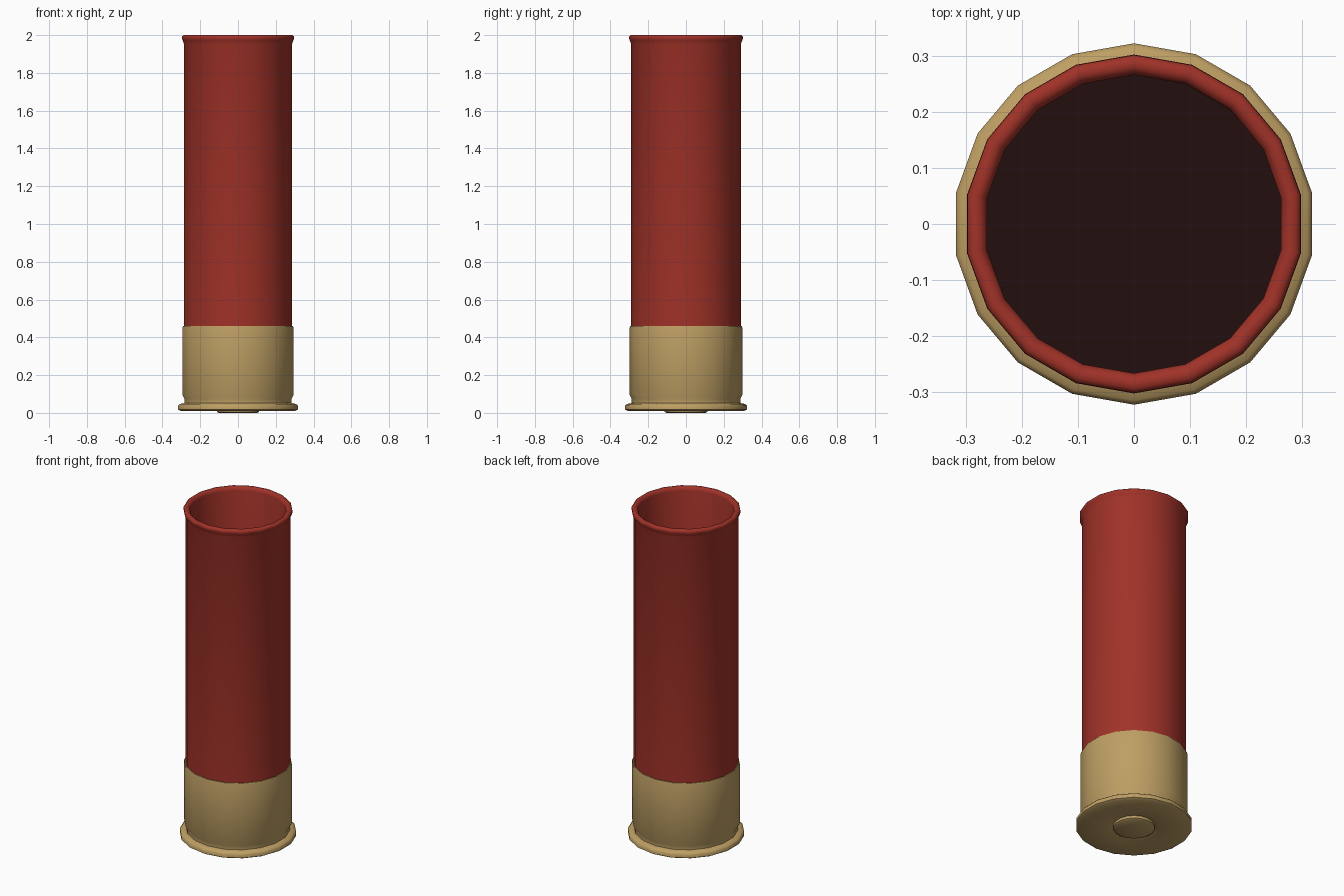
import bpy, bmesh, math

if "Cube" in bpy.data.objects:
    bpy.data.objects.remove(bpy.data.objects["Cube"])

SIDES = 18


def material(name, rgb):
    m = bpy.data.materials.new(name)
    lin = [(c / 255 / 12.92) if c < 10 else ((c / 255 + 0.055) / 1.055) ** 2.4 for c in rgb]
    m.diffuse_color = (*lin, 1)
    m.use_nodes = True
    m.node_tree.nodes["Principled BSDF"].inputs["Base Color"].default_value = m.diffuse_color
    return m


red = material("red plastic", (160, 50, 40))
brass = material("brass", (190, 159, 100))
dark = material("dark inside", (36, 14, 14))


def lathe(name, profile, mat, smooth=50):
    """Spin (radius, z) points, listed from the bottom centre outwards and up, about z."""
    bm = bmesh.new()
    rings = []
    for r, z in profile:
        if r == 0:
            rings.append([bm.verts.new((0, 0, z))] * SIDES)
        else:
            rings.append([bm.verts.new((r * math.cos(a), r * math.sin(a), z))
                          for a in (math.pi / 2 + math.tau * i / SIDES for i in range(SIDES))])
    for lo, hi in zip(rings, rings[1:]):
        for i in range(SIDES):
            j = (i + 1) % SIDES
            corners = list(dict.fromkeys((lo[i], lo[j], hi[j], hi[i])))
            bm.faces.new(corners)
    mesh = bpy.data.meshes.new(name)
    bm.to_mesh(mesh)
    bm.free()
    mesh.materials.append(mat)
    ob = bpy.data.objects.new(name, mesh)
    bpy.context.collection.objects.link(ob)
    bpy.ops.object.select_all(action="DESELECT")
    ob.select_set(True)
    bpy.context.view_layer.objects.active = ob
    bpy.ops.object.shade_smooth_by_angle(angle=math.radians(smooth))
    return ob


# Open plastic tube with a rolled lip
lathe("tube", [(0.291, 0.44), (0.291, 1.955), (0.296, 1.968), (0.302, 1.982), (0.301, 1.993),
               (0.293, 2.0), (0.280, 2.0), (0.270, 1.993), (0.266, 1.98), (0.266, 0.44)], red)

# Floor inside the tube
lathe("tube_floor", [(0.266, 0.45), (0, 0.45)], dark)

# Metal cup with a dished base, flared rim and extraction groove
lathe("base_cup", [(0.11, 0.022), (0.125, 0.018), (0.155, 0.010), (0.308, 0.010), (0.322, 0.018),
                   (0.322, 0.038), (0.314, 0.047), (0.288, 0.052), (0.288, 0.075),
                   (0.298, 0.095), (0.298, 0.452), (0.296, 0.46), (0.288, 0.46)], brass)

# Primer button in the centre of the base
lathe("primer", [(0, 0.0), (0.104, 0.0), (0.114, 0.006), (0.114, 0.022)], brass)
